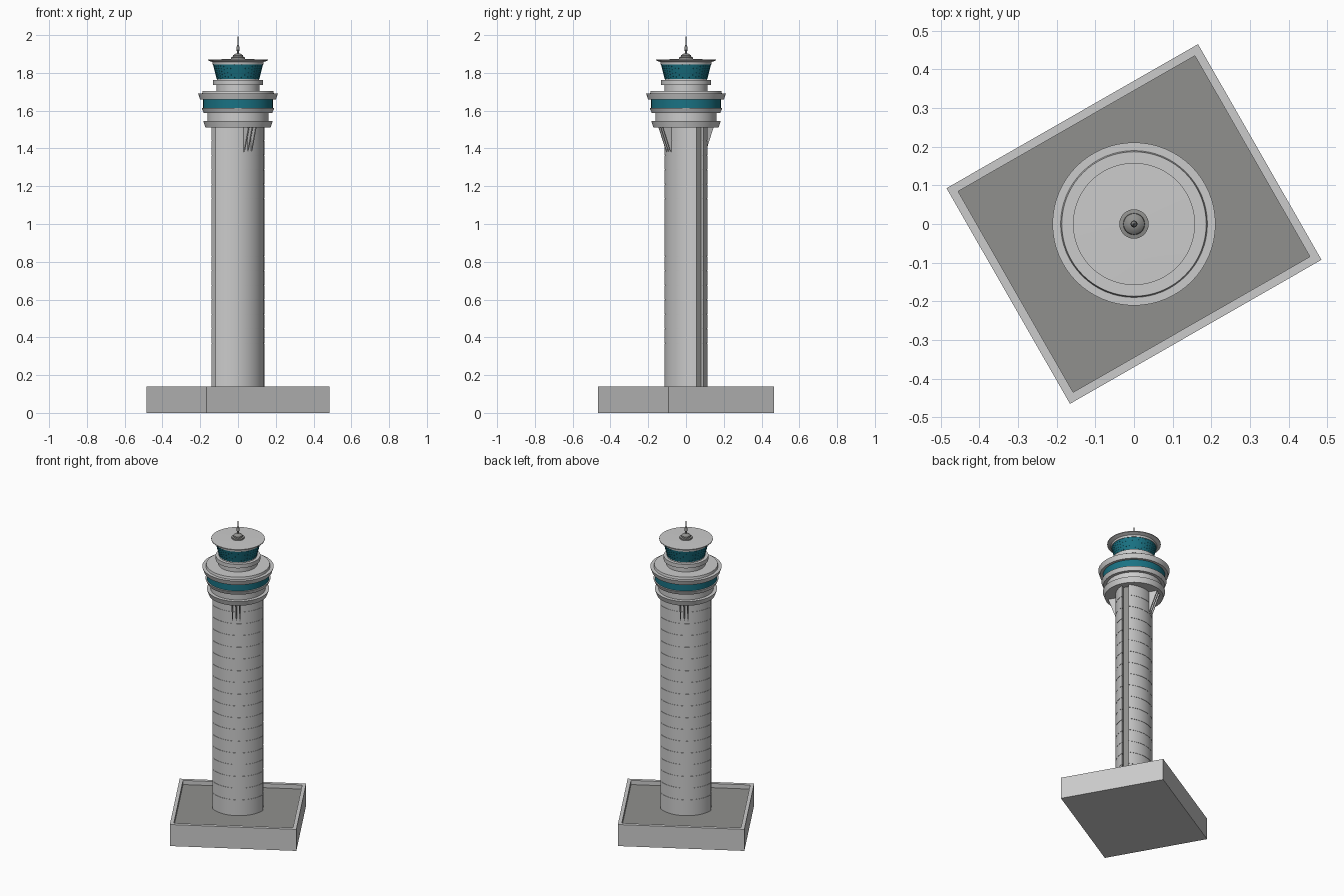
import bpy, bmesh, math
from mathutils import Matrix

if "Cube" in bpy.data.objects:
    bpy.data.objects.remove(bpy.data.objects["Cube"])

YAW = math.radians(29.8)
ROT = Matrix.Rotation(YAW, 4, 'Z')


def material(name, rgb):
    m = bpy.data.materials.new(name)
    m.diffuse_color = (*rgb, 1)
    m.use_nodes = True
    m.node_tree.nodes["Principled BSDF"].inputs["Base Color"].default_value = m.diffuse_color
    return m


GLASS = material("teal_glass", (0.01, 0.17, 0.23))
DARK = material("dark_grey", (0.28, 0.28, 0.27))


def finish(name, bm, mat=None, smooth=False, rot=False):
    bmesh.ops.recalc_face_normals(bm, faces=bm.faces)
    if rot:
        bm.transform(ROT)
    me = bpy.data.meshes.new(name)
    bm.to_mesh(me)
    bm.free()
    ob = bpy.data.objects.new(name, me)
    bpy.context.collection.objects.link(ob)
    if mat:
        me.materials.append(mat)
    if smooth:
        bpy.ops.object.select_all(action='DESELECT')
        ob.select_set(True)
        bpy.context.view_layer.objects.active = ob
        bpy.ops.object.shade_smooth_by_angle(angle=math.radians(30))
    return ob


def skin(bm, rings):
    """Join closed vertex rings into a capped solid."""
    for a, b in zip(rings, rings[1:]):
        n = len(a)
        for i in range(n):
            bm.faces.new((a[i], a[(i + 1) % n], b[(i + 1) % n], b[i]))
    bm.faces.new(rings[0])
    bm.faces.new(rings[-1])


def lathe(name, profile, n=64, mat=None, smooth=True):
    bm = bmesh.new()
    skin(bm, [[bm.verts.new((r * math.cos(2 * math.pi * i / n),
                             r * math.sin(2 * math.pi * i / n), z))
               for i in range(n)] for r, z in profile])
    return finish(name, bm, mat, smooth)


def add_box(bm, size, pos):
    m = Matrix.Translation(pos) @ Matrix.Diagonal((*size, 1))
    bmesh.ops.create_cube(bm, size=1, matrix=m)


# Base building with a parapet round a sunken roof
bm = bmesh.new()
W, D, H, T, SINK = 0.75, 0.643, 0.14, 0.022, 0.03
rings = []
for inset, z in ((0, 0), (0, H), (T, H), (T, H - SINK)):
    x, y = W / 2 - inset, D / 2 - inset
    rings.append([bm.verts.new((a * x, b * y, z))
                  for a, b in ((-1, -1), (1, -1), (1, 1), (-1, 1))])
skin(bm, rings)
finish("base_building", bm, rot=True)
bm = bmesh.new()
add_box(bm, (W - 2 * T, D - 2 * T, 0.004), (0, 0, H - SINK + 0.001))
finish("base_roof", bm, DARK, rot=True)

# Shaft: two bowed halves with thin horizontal panel joints
Z0, Z1 = 0.11, 1.52
HALF, GAP, BOW = 0.149, 0.02, 0.105
sag = BOW - GAP
R = (HALF ** 2 + sag ** 2) / (2 * sag)
CY = BOW - R
span = math.asin(HALF / R)


def half_ring(bm, side, inset, z, n=32):
    pts = []
    for i in range(n + 1):
        t = -span + 2 * span * i / n
        r = R - inset
        pts.append(bm.verts.new((r * math.sin(t), side * (CY + r * math.cos(t)), z)))
    return pts


for side, name in ((1, "back_shaft_half"), (-1, "front_shaft_half")):
    bm = bmesh.new()
    rings = [half_ring(bm, side, 0, Z0)]
    z = 0.14 + 0.0765
    while z < Z1 - 0.03:
        for dz, inset in ((-0.001, 0), (-0.001, 0.002), (0.001, 0.002), (0.001, 0)):
            rings.append(half_ring(bm, side, inset, z + dz))
        z += 0.0765
    rings.append(half_ring(bm, side, 0, Z1))
    skin(bm, rings)
    finish(name, bm, smooth=True, rot=True)

# Recessed core between the halves, with a rail in each slot
bm = bmesh.new()
add_box(bm, (0.25, 2 * GAP + 0.002, Z1 - Z0), (0, 0, (Z0 + Z1) / 2))
finish("shaft_core", bm, DARK, rot=True)

# Triangular brackets under the collar, three on each broad side
bm = bmesh.new()
for side in (1, -1):
    for cx in (-0.022, 0, 0.022):
        rings = [[bm.verts.new((cx + dx, side * y, z))
                  for y, z in ((0.09, 1.38), (0.106, 1.38), (0.155, 1.515), (0.09, 1.515))]
                 for dx in (-0.003, 0.003)]
        skin(bm, rings)
finish("collar_brackets", bm, rot=True)

# Lower collar: flared ring, drum, flared sill
lathe("collar", [(0.173, 1.512), (0.184, 1.545), (0.162, 1.545), (0.162, 1.588),
                 (0.181, 1.588), (0.192, 1.613), (0.17, 1.613)])
lathe("lower_glass", [(0.184, 1.61), (0.184, 1.662)], mat=GLASS)
# Upper deck ring, step, drum and gallery ring
lathe("deck", [(0.17, 1.66), (0.201, 1.66), (0.211, 1.690), (0.190, 1.690),
               (0.187, 1.705), (0.115, 1.705), (0.115, 1.737), (0.132, 1.737),
               (0.132, 1.762), (0.112, 1.762), (0.112, 1.77)])
# Control cab glazing, outward leaning facets
lathe("cab_glass", [(0.112, 1.767), (0.132, 1.847)], n=40, mat=GLASS, smooth=False)

# Slim mullions on the cab glazing
bm = bmesh.new()
lean = math.atan2(0.02, 0.08)
for i in range(40):
    m = (Matrix.Rotation(2 * math.pi * i / 40, 4, 'Z') @ Matrix.Translation((0.122, 0, 1.807))
         @ Matrix.Rotation(lean, 4, 'Y') @ Matrix.Diagonal((0.002, 0.0015, 0.08, 1)))
    bmesh.ops.create_cube(bm, size=1, matrix=m)
finish("cab_mullions", bm, GLASS)

# Cab roof with overhanging brim
lathe("cab_roof", [(0.12, 1.845), (0.134, 1.845), (0.136, 1.857), (0.158, 1.866),
                   (0.158, 1.871), (0.04, 1.873)])
# Roof dome and antenna
lathe("roof_dome", [(0.038, 1.870), (0.038, 1.882), (0.028, 1.884), (0.027, 1.892),
                    (0.018, 1.900), (0.007, 1.903)], n=32, mat=DARK)
lathe("antenna", [(0.005, 1.90), (0.005, 1.915), (0.009, 1.92), (0.008, 1.935),
                  (0.003, 1.952), (0.002, 1.955), (0.0012, 2.0)], n=16, mat=DARK)
